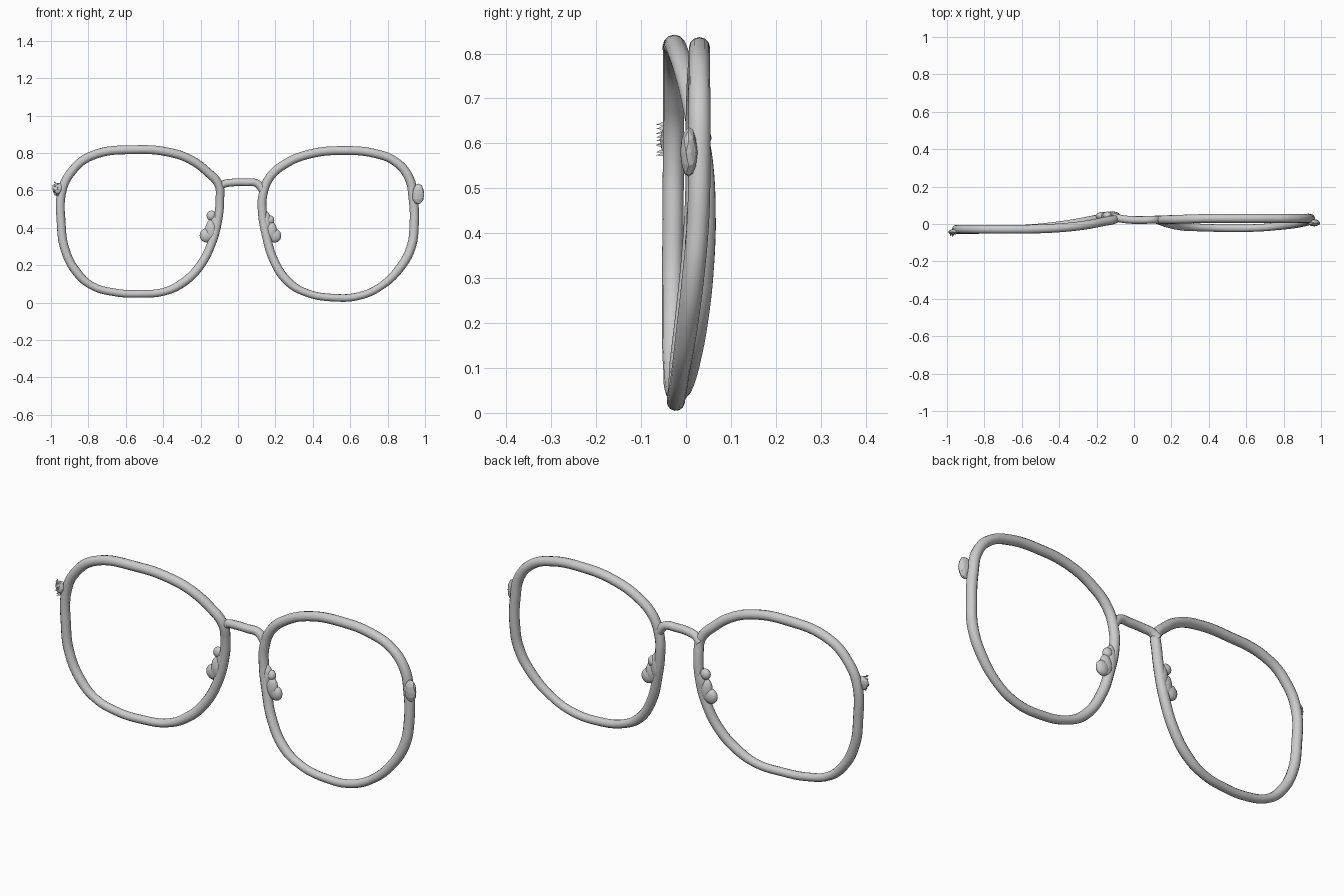
import bpy, bmesh, random
from mathutils import Vector

if "Cube" in bpy.data.objects:
    bpy.data.objects.remove(bpy.data.objects["Cube"])

random.seed(4)


def tube(name, pts, radius, cyclic, sides=4):
    """Smooth round wire through pts (x, y, z[, radius scale]), turned into a mesh."""
    cu = bpy.data.curves.new(name, 'CURVE')
    cu.dimensions = '3D'
    cu.bevel_depth = radius
    cu.bevel_resolution = sides
    cu.resolution_u = 8
    cu.use_fill_caps = True
    sp = cu.splines.new('BEZIER')
    sp.bezier_points.add(len(pts) - 1)
    sp.use_cyclic_u = cyclic
    for bp, p in zip(sp.bezier_points, pts):
        bp.co = p[:3]
        bp.radius = p[3] if len(p) > 3 else 1
        bp.handle_left_type = bp.handle_right_type = 'AUTO'
    ob = bpy.data.objects.new(name, cu)
    bpy.context.collection.objects.link(ob)
    bpy.ops.object.select_all(action='DESELECT')
    ob.select_set(True)
    bpy.context.view_layer.objects.active = ob
    bpy.ops.object.convert(target='MESH')
    bpy.ops.object.shade_smooth()
    return bpy.context.object


def blobs(name, parts, jitter=0.0, smooth=True):
    """Ellipsoids (centre, half sizes) gathered in one object."""
    bm = bmesh.new()
    for centre, half in parts:
        new = bmesh.ops.create_icosphere(bm, subdivisions=3 if smooth else 2, radius=1)['verts']
        for v in new:
            k = 1 + random.uniform(-jitter, jitter)
            v.co = Vector([c + h * a * k for c, h, a in zip(centre, half, v.co)])
    for f in bm.faces:
        f.smooth = smooth
    me = bpy.data.meshes.new(name)
    bm.to_mesh(me)
    bm.free()
    ob = bpy.data.objects.new(name, me)
    bpy.context.collection.objects.link(ob)
    return ob


# Left lens rim: twists back towards the nose
left = [(-.535, -.027, .818), (-.79, -.028, .782), (-.89, -.028, .70), (-.94, -.028, .60),
        (-.945, -.029, .42), (-.925, -.03, .285), (-.86, -.03, .16), (-.78, -.03, .09),
        (-.66, -.028, .055), (-.525, -.02, .047), (-.39, -.005, .06), (-.29, .008, .11),
        (-.205, .025, .195), (-.14, .039, .32), (-.107, .043, .445), (-.097, .038, .55),
        (-.103, .025, .63), (-.165, .012, .70), (-.255, -.005, .765), (-.365, -.018, .803)]
tube("left_rim", [p + (.86 if p[2] < .1 else 1,) for p in left], .0235, True)

# Right lens rim: leans forward towards the bottom
right = [(.57, .813), (.385, .795), (.25, .74), (.17, .67), (.133, .575), (.13, .485),
         (.15, .365), (.19, .23), (.265, .115), (.36, .055), (.52, .026), (.65, .036),
         (.76, .085), (.865, .185), (.925, .295), (.942, .42), (.937, .555), (.913, .67),
         (.84, .755), (.73, .798)]
tube("right_rim", [(x, .03 - .057 * max(0, (.5 - z) / .5) ** 1.5 - max(0, .4 - x) * .03, z,
                    .86 if z < .1 else 1.05 if x > .9 else 1) for x, z in right],
     .0235, True)

# Bridge
tube("bridge", [(-.105, .035, .61, 1.1), (-.08, .03, .632), (-.03, .023, .642), (.04, .021, .643),
                (.1, .023, .638), (.135, .023, .60, 1.1)], .0205, False)

# Nose pads: two merged lumps on a short stem per side
blobs("left_nose_pad", [((-.168, .043, .36), (.037, .022, .038)),
                        ((-.142, .042, .385), (.034, .024, .06)),
                        ((-.142, .046, .465), (.026, .02, .027)),
                        ((-.12, .045, .42), (.028, .022, .07))])
blobs("right_nose_pad", [((.197, .022, .358), (.034, .021, .037)),
                         ((.175, .02, .38), (.034, .022, .055)),
                         ((.17, .024, .44), (.024, .02, .027)),
                         ((.15, .022, .42), (.028, .022, .07))])

# Hinge stubs, rough where the temples are missing
blobs("right_hinge", [((.963, .006, .58), (.032, .019, .056))], .06, False)
blobs("left_hinge", [((-.966, -.042, .607), (.027, .014, .036))], .15, False)

# Ragged spikes on the left stub
bm = bmesh.new()
for i in range(9):
    base = Vector((random.uniform(-.982, -.955), -.047, .575 + i * .0085))
    tip = base + Vector((random.uniform(-.01, .004), -.02, random.uniform(-.006, .006)))
    ring = [bm.verts.new(base + Vector(o)) for o in ((-.005, 0, -.004), (.005, 0, -.004), (0, 0, .006))]
    top = bm.verts.new(tip)
    bm.faces.new(ring)
    for a in range(3):
        bm.faces.new((ring[a], top, ring[(a + 1) % 3]))
bmesh.ops.recalc_face_normals(bm, faces=bm.faces)
me = bpy.data.meshes.new("left_hinge_spikes")
bm.to_mesh(me)
bm.free()
bpy.context.collection.objects.link(bpy.data.objects.new("left_hinge_spikes", me))
